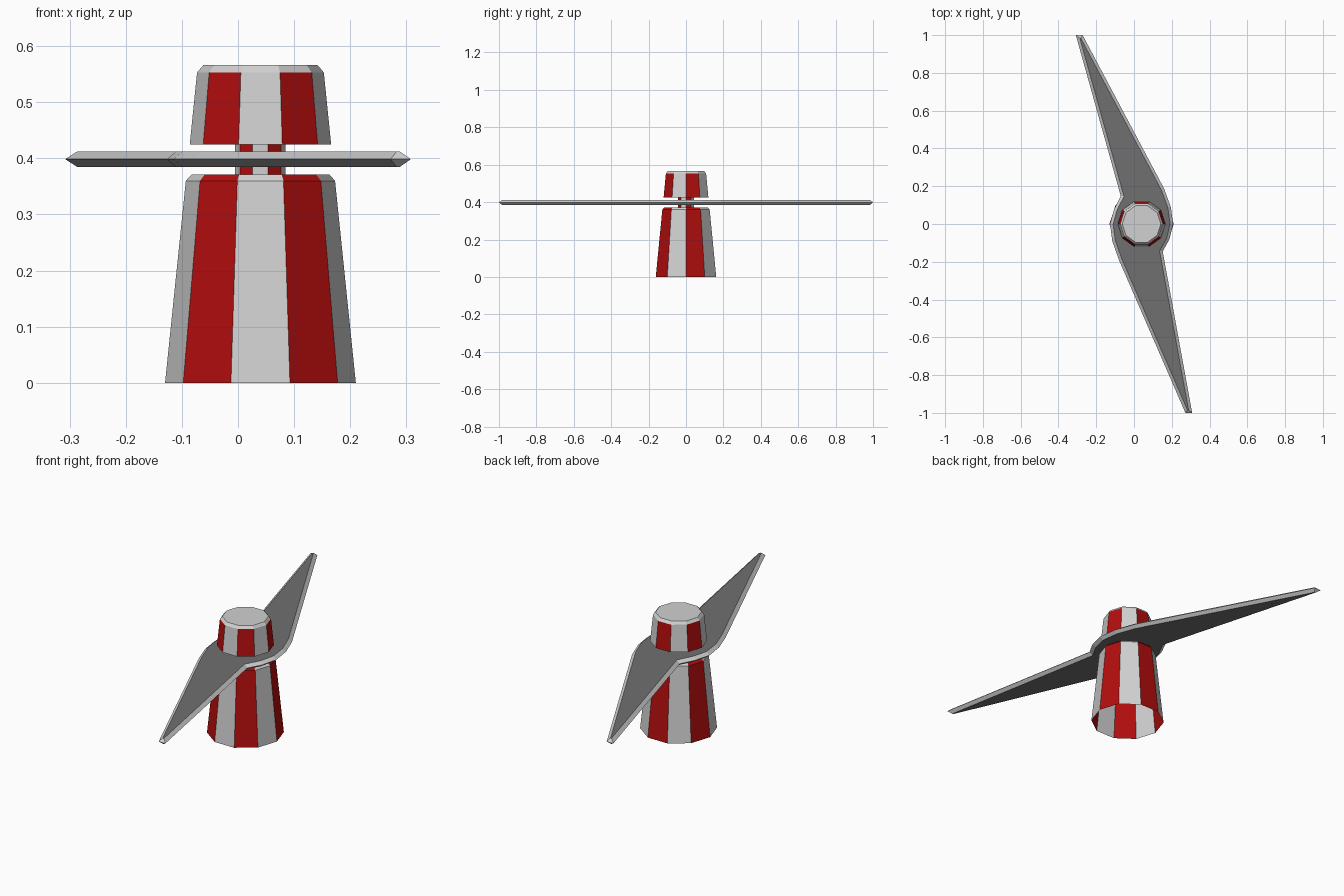
import bpy, bmesh, math
from mathutils import Vector

if "Cube" in bpy.data.objects:
    bpy.data.objects.remove(bpy.data.objects["Cube"], do_unlink=True)

SIDES = 10
AXIS_X = 0.04


def make_material(name, colour):
    mat = bpy.data.materials.new(name)
    mat.use_nodes = True
    mat.diffuse_color = colour
    mat.node_tree.nodes["Principled BSDF"].inputs["Base Color"].default_value = colour
    return mat


white = make_material("light grey", (0.64, 0.64, 0.64, 1))
red = make_material("red", (0.45, 0.004, 0.004, 1))
dark = make_material("dark grey", (0.16, 0.16, 0.16, 1))


def add_object(name, bm, materials, location):
    mesh = bpy.data.meshes.new(name)
    bm.to_mesh(mesh)
    bm.free()
    for mat in materials:
        mesh.materials.append(mat)
    obj = bpy.data.objects.new(name, mesh)
    obj.location = location
    bpy.context.collection.objects.link(obj)
    return obj


def striped_lathe(name, profile, striped_bands, close_bottom=False, close_top=True):
    """Ten-sided turned part; every other side is red in the striped bands."""
    bm = bmesh.new()
    rings = []
    for r, z in profile:
        angles = [math.tau * i / SIDES for i in range(SIDES)]
        rings.append([bm.verts.new((r * math.cos(a), r * math.sin(a), z)) for a in angles])
    for band, (low, high) in enumerate(zip(rings, rings[1:])):
        for i in range(SIDES):
            j = (i + 1) % SIDES
            face = bm.faces.new((low[i], low[j], high[j], high[i]))
            face.material_index = int(band in striped_bands and i % 2 == 0)
    if close_bottom:
        bm.faces.new(rings[0][::-1])
    if close_top:
        bm.faces.new(rings[-1])
    return add_object(name, bm, (white, red), (AXIS_X, 0, 0))


# Tower: hollow below, with a bevelled top edge
striped_lathe("tower", [(0.17, 0), (0.133, 0.36), (0.123, 0.371)], {0, 1})
# Narrow shaft that carries the blade
striped_lathe("shaft", [(0.045, 0.371), (0.045, 0.425)], {0}, close_top=False)
# Cap above the blade, with a plain bevelled rim
striped_lathe("cap", [(0.126, 0.425), (0.113, 0.553), (0.102, 0.566)], {0}, close_bottom=True)

# Blade: flat plate with a rounded hub and two long tapering arms
outline = [
    (-0.308, 1), (-0.07, 0.148), (-0.105, 0.08), (-0.127, 0), (-0.115, -0.09), (-0.08, -0.19),
    (0.272, -1), (0.308, -1), (0.152, -0.145), (0.188, -0.08), (0.207, 0), (0.195, 0.09),
    (0.158, 0.19), (-0.272, 1),
]
bm = bmesh.new()
plate = bm.faces.new([bm.verts.new((x, y, 0)) for x, y in outline])
plate.normal_update()
bmesh.ops.inset_region(bm, faces=[plate], thickness=0.016, use_even_offset=True, use_boundary=True)
plate.material_index = 1
bmesh.ops.translate(bm, verts=plate.verts, vec=Vector((0, 0, 0.0135)))
blade = add_object("blade", bm, (white, dark), (0, 0, 0.3985))
mirror = blade.modifiers.new("underside", "MIRROR")
mirror.use_axis = (False, False, True)
